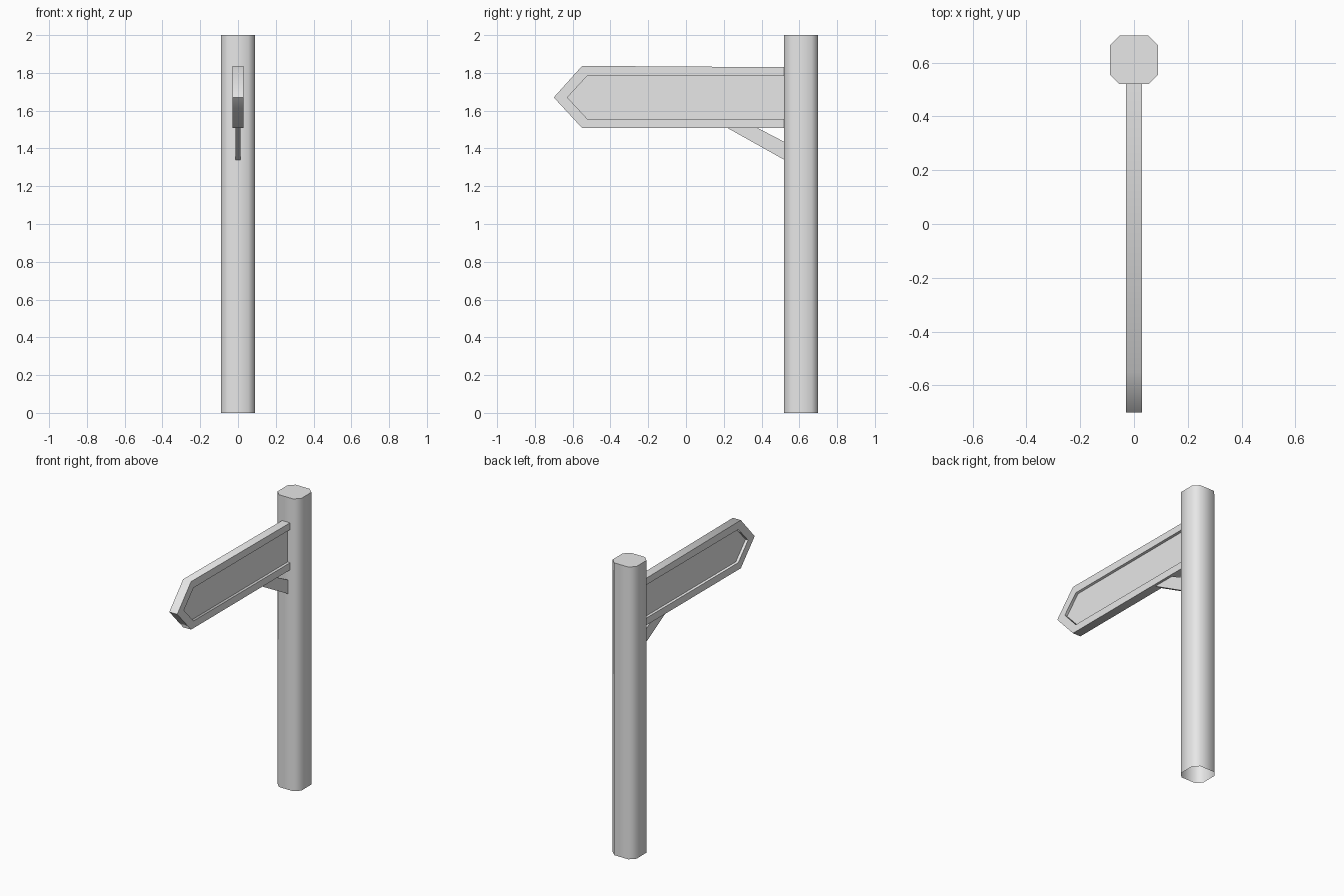
import bpy
import bmesh
import math
from mathutils import Vector

cube = bpy.data.objects.get("Cube")
if cube:
    bpy.data.objects.remove(cube, do_unlink=True)

grey = bpy.data.materials.new("plain_grey")
grey.use_nodes = True
grey.diffuse_color = (0.8, 0.8, 0.8, 1)
grey.node_tree.nodes["Principled BSDF"].inputs["Base Color"].default_value = (0.8, 0.8, 0.8, 1)


def prism(name, outline, offset, open_start=False):
    """Extrude a closed 3D outline by an offset; optionally leave the first end open."""
    bm = bmesh.new()
    start = bm.faces.new([bm.verts.new(p) for p in outline])
    ext = bmesh.ops.extrude_face_region(bm, geom=[start], use_keep_orig=True)
    moved = [v for v in ext["geom"] if isinstance(v, bmesh.types.BMVert)]
    bmesh.ops.translate(bm, verts=moved, vec=Vector(offset))
    bmesh.ops.recalc_face_normals(bm, faces=bm.faces)
    if open_start:
        bmesh.ops.delete(bm, geom=[start], context="FACES_ONLY")
    mesh = bpy.data.meshes.new(name)
    bm.to_mesh(mesh)
    bm.free()
    mesh.materials.append(grey)
    obj = bpy.data.objects.new(name, mesh)
    bpy.context.collection.objects.link(obj)
    bpy.ops.object.select_all(action="DESELECT")
    obj.select_set(True)
    bpy.context.view_layer.objects.active = obj
    bpy.ops.object.shade_smooth_by_angle(angle=math.radians(60))
    return obj


def side_prism(name, profile, half):
    """Plate with a (y, z) profile, centred on x = 0."""
    return prism(name, [(-half, y, z) for y, z in profile], (2 * half, 0, 0))


# Post: chamfered square, open underneath
r, c, post_y = 0.09, 0.054, 0.61
corners = [(c, r), (r, c), (r, -c), (c, -r), (-c, -r), (-r, -c), (-r, c), (-c, r)]
prism("post", [(x, post_y + y, 0) for x, y in corners], (0, 0, 2), open_start=True)

# Pointed sign: raised border open at the post end, with a thinner panel inside
end = post_y - r
outer = [(end, 1.83), (-0.55, 1.837), (-0.70, 1.67), (-0.55, 1.508), (end, 1.508)]
inner = [(end, 1.784), (-0.523, 1.784), (-0.628, 1.67), (-0.523, 1.557), (end, 1.557)]
side_prism("sign_border", outer + inner[::-1], 0.03)
side_prism("sign_panel", inner, 0.011)

# Diagonal bracket under the sign
side_prism("bracket", [(end, 1.34), (end, 1.435), (0.38, 1.508), (0.22, 1.508)], 0.013)
